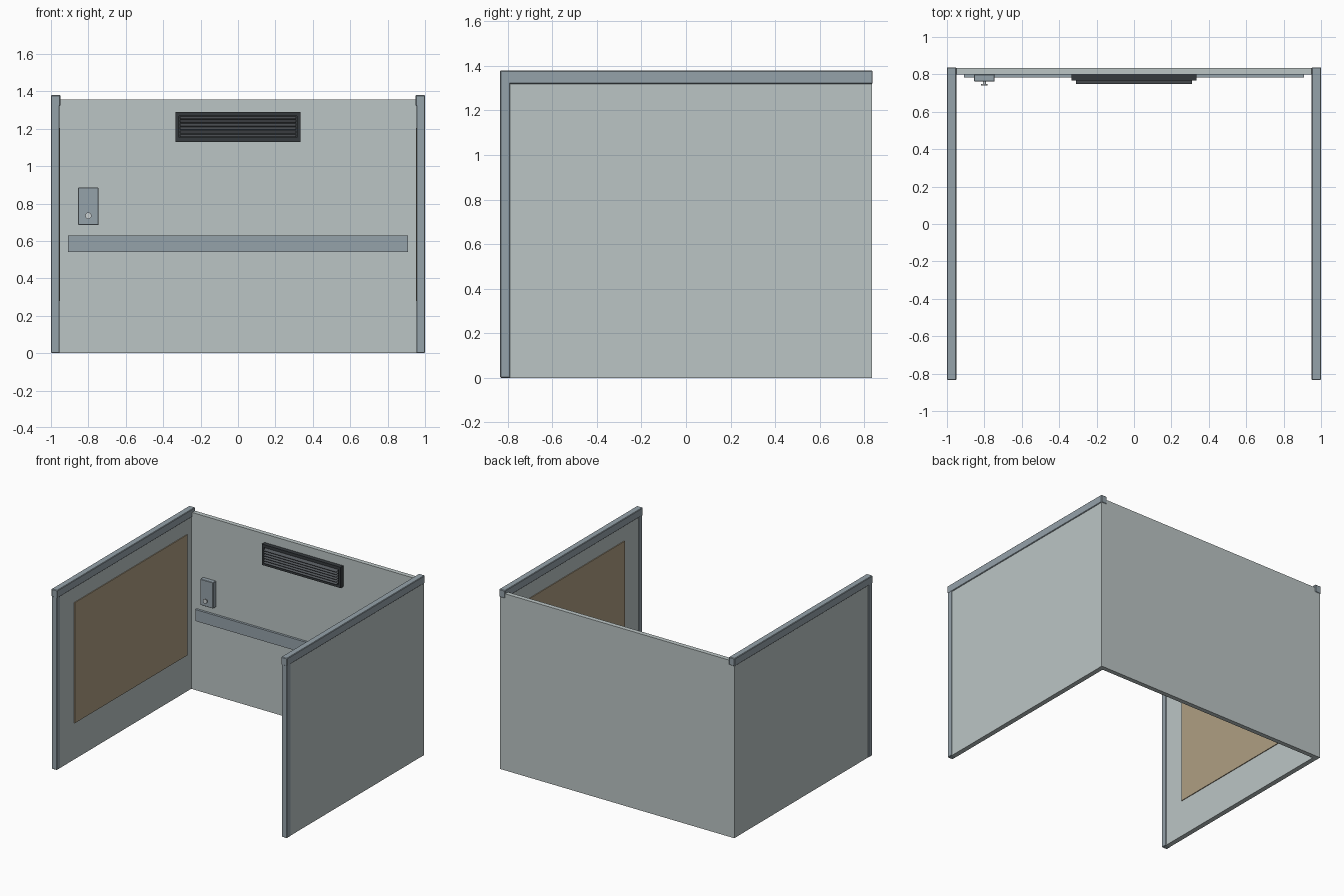
import bpy, math

if "Cube" in bpy.data.objects:
    bpy.data.objects.remove(bpy.data.objects["Cube"])

def mat(name, c):
    m = bpy.data.materials.new(name)
    m.diffuse_color = (*c, 1)
    m.use_nodes = True
    m.node_tree.nodes["Principled BSDF"].inputs["Base Color"].default_value = m.diffuse_color
    return m

PANEL = mat("pale grey panel", (0.50, 0.56, 0.56))
TRIM = mat("blue grey trim", (0.30, 0.36, 0.40))
TAN = mat("tan cork", (0.43, 0.345, 0.225))
DARK = mat("dark grey vent", (0.036, 0.042, 0.047))
SLAT = mat("mid grey slat", (0.09, 0.10, 0.11))
LIGHT = mat("light button", (0.60, 0.64, 0.65))

def box(name, x, y, z, material, tilt=0, bevel=0):
    """Box from (min, max) ranges, optionally tilted about x."""
    bpy.ops.mesh.primitive_cube_add(size=1, location=[(a + b) / 2 for a, b in (x, y, z)])
    o = bpy.context.object
    o.name = name
    for v in o.data.vertices:
        for i, (a, b) in enumerate((x, y, z)):
            v.co[i] *= b - a
    o.rotation_euler.x = tilt
    o.data.materials.append(material)
    if bevel:
        b = o.modifiers.new("bevel", 'BEVEL')
        b.width = bevel
        b.segments = 1
    return o

# Back wall
box("back_wall", (-0.995, 0.995), (0.80, 0.835), (0, 1.355), PANEL)

# Side walls: panel, front post, top rail and cork board
for s, side in ((-1, "left"), (1, "right")):
    def rng(a, b):
        return tuple(sorted((s * a, s * b)))
    box(side + "_wall", rng(0.957, 0.994), (-0.80, 0.80), (0, 1.33), PANEL)
    box(side + "_front_post", rng(0.954, 0.999), (-0.834, -0.79), (0, 1.35), TRIM, bevel=0.003)
    box(side + "_top_rail", rng(0.95, 1.0), (-0.835, 0.838), (1.32, 1.38), TRIM, bevel=0.004)
    box(side + "_cork_board", rng(0.951, 0.957), (-0.62, 0.745), (0.28, 1.205), TAN)

# Long rail on the back wall
box("wall_rail", (-0.91, 0.91), (0.782, 0.80), (0.54, 0.628), TRIM)

# Control box with round button
box("control_box", (-0.855, -0.745), (0.762, 0.80), (0.685, 0.885), TRIM, bevel=0.003)
for name, r, y0, y1 in (("button_stem", 0.008, 0.747, 0.763), ("button", 0.017, 0.741, 0.748)):
    bpy.ops.mesh.primitive_cylinder_add(vertices=20, radius=r, depth=y1 - y0,
        location=(-0.80, (y0 + y1) / 2, 0.735), rotation=(math.pi / 2, 0, 0))
    bpy.context.object.name = name
    bpy.context.object.data.materials.append(LIGHT)
    bpy.ops.object.shade_smooth_by_angle()

# Vent: back plate, frame bars and tilted slats
box("vent_back", (-0.33, 0.33), (0.782, 0.80), (1.135, 1.285), DARK)
for z in ((1.13, 1.152), (1.268, 1.29)):
    box("vent_frame_bar", (-0.335, 0.335), (0.767, 0.80), z, DARK)
for x in ((-0.335, -0.315), (0.315, 0.335)):
    box("vent_frame_end", x, (0.767, 0.80), (1.152, 1.268), DARK)
for i in range(6):
    z = 1.162 + i * 0.0192
    box("vent_slat", (-0.31, 0.31), (0.748, 0.782), (z - 0.002, z + 0.002), SLAT, math.radians(20))
